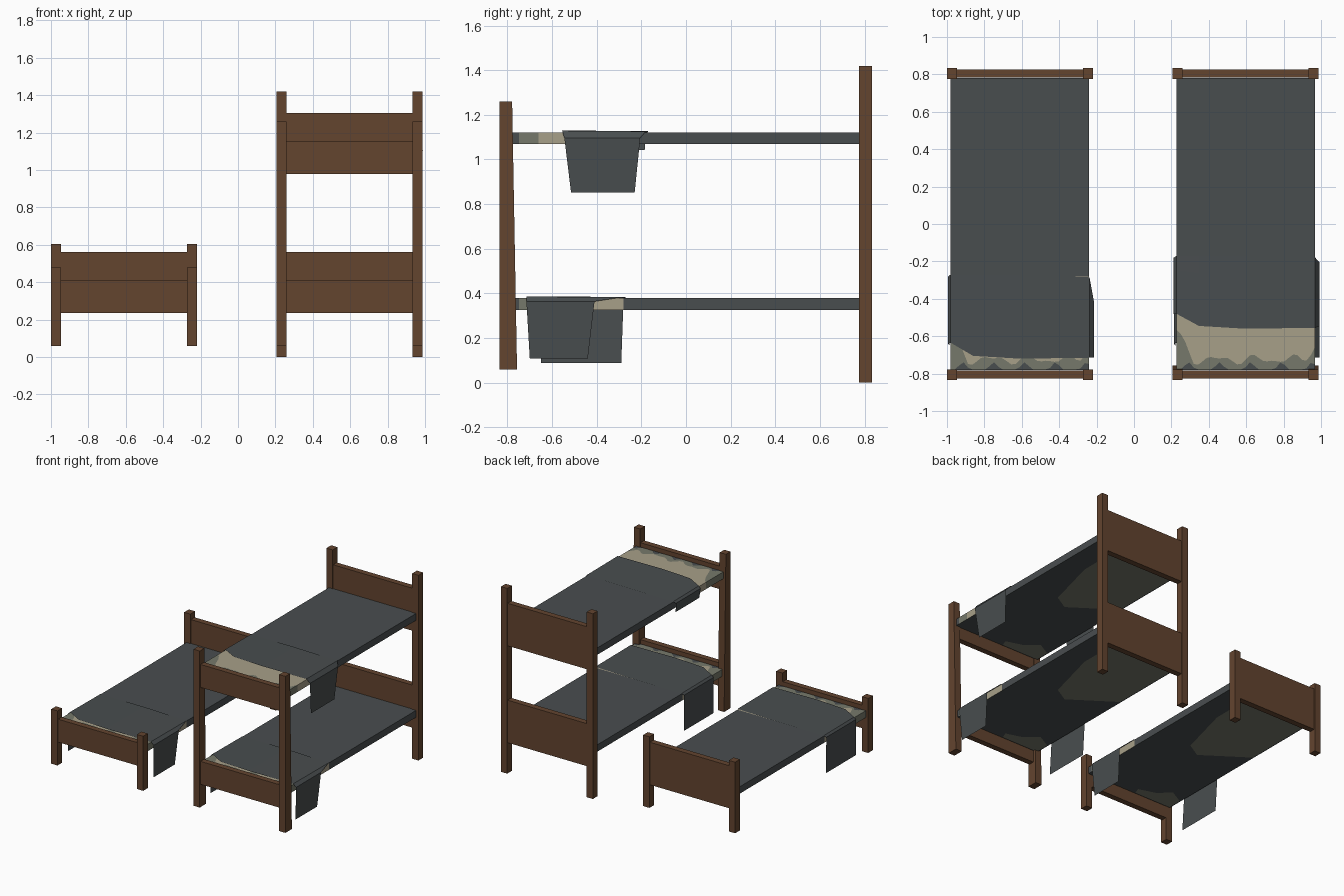
import bpy, bmesh, math

if "Cube" in bpy.data.objects:
    bpy.data.objects.remove(bpy.data.objects["Cube"])


def material(name, rgb):
    m = bpy.data.materials.new(name)
    m.diffuse_color = (*rgb, 1)
    m.use_nodes = True
    m.node_tree.nodes["Principled BSDF"].inputs["Base Color"].default_value = m.diffuse_color
    return m


WOOD = material("brown wood", (0.125, 0.058, 0.028))
SLATE = material("slate wool", (0.066, 0.075, 0.078))
OLIVE = material("olive grey cloth", (0.18, 0.19, 0.145))
BEIGE = material("beige sheet", (0.39, 0.35, 0.25))


def finish(bm, name, mats, normals=True):
    if normals:
        bmesh.ops.recalc_face_normals(bm, faces=bm.faces[:])
    me = bpy.data.meshes.new(name)
    bm.to_mesh(me)
    bm.free()
    for m in mats:
        me.materials.append(m)
    ob = bpy.data.objects.new(name, me)
    bpy.context.collection.objects.link(ob)
    return ob


def box(name, lo, hi, flare=0.0):
    """Wooden box; flare pushes the lower +y edge outward."""
    bm = bmesh.new()
    bmesh.ops.create_cube(bm, size=1)
    for v in bm.verts:
        low, inner = v.co.z < 0, v.co.y > 0
        v.co = [lo[i] + (v.co[i] + 0.5) * (hi[i] - lo[i]) for i in range(3)]
        if low and inner:
            v.co.y += flare
    return finish(bm, name, [WOOD])


def mattress(name, cx, zb):
    """Thin slab; the bands across it follow wavy borders near the head end."""
    zt, w, n = zb + 0.053, 0.37, 32
    xs = [-w + 2 * w * i / n for i in range(n + 1)]
    section = [(-w, zb)] + [(x, zt) for x in xs] + [(w, zb)]
    bm = bmesh.new()
    cols = []
    for x, z in section:
        dark = -0.777 + 0.038 * max(0, math.sin(x * 38 + 0.6)) ** 2
        olive = -0.725 + 0.018 * math.sin(x * 31) + 0.012 * math.sin(x * 53)
        if x < -0.28:
            olive += (-0.28 - x) * 1.7
        if x > 0.31:
            olive += (x - 0.31) * 1.2
        ys = [-0.78, dark, max(olive, dark + 0.004), -0.28, 0.78]
        cols.append([bm.verts.new((cx + x, y, z)) for y in ys])
    for a, b in zip(cols, cols[1:]):
        for r, mat in enumerate((0, 1, 2, 0)):
            f = bm.faces.new((a[r], b[r], b[r + 1], a[r + 1]))
            f.material_index = mat
    # end caps and underside
    bm.faces.new([c[0] for c in cols])
    bm.faces.new([c[-1] for c in cols])
    bm.faces.new(cols[0] + cols[-1][::-1])
    finish(bm, name, [SLATE, OLIVE, BEIGE])

    # faded patches on the underside
    foot = [(0.19, 0.77), (0.19, 0.40), (0.08, -0.02), (-0.04, -0.09),
            (-0.2, 0.02), (-0.36, 0.13), (-0.36, 0.77)]
    head = [(-0.03, -0.72), (-0.05, -0.77), (-0.36, -0.77), (-0.36, -0.66),
            (-0.25, -0.6), (-0.16, -0.68)]
    for label, pts in (("foot", foot), ("head", head)):
        bm = bmesh.new()
        f = bm.faces.new([bm.verts.new((cx + x, y, zb - 0.002)) for x, y in pts])
        f.normal_update()
        if f.normal.z > 0:
            f.normal_flip()
        finish(bm, f"{name}_{label}_patch", [OLIVE], False)


def blanket(name, cx, zt, columns):
    """Thin sheet lofted over columns of (x, height, front y, back y)."""
    bm = bmesh.new()
    rows = 4
    grid = []
    for x, dz, y0, y1 in columns:
        grid.append([bm.verts.new((cx + x, y0 + (y1 - y0) * r / rows,
                                   zt + dz - (0.003 * r / rows if dz > 0 else 0)))
                     for r in range(rows + 1)])
    for a, b in zip(grid, grid[1:]):
        for r in range(rows):
            bm.faces.new((a[r], b[r], b[r + 1], a[r + 1]))
    finish(bm, name, [SLATE], False)


LOW = [(-0.376, -0.29, -0.65, -0.29), (-0.384, -0.01, -0.64, -0.28),
       (-0.37, 0.006, -0.635, -0.27), (-0.25, 0.007, -0.705, -0.27),
       (0, 0.008, -0.72, -0.27), (0.372, 0.007, -0.715, -0.285),
       (0.395, -0.015, -0.715, -0.41), (0.382, -0.27, -0.70, -0.44)]
HIGH = [(-0.38, -0.08, -0.47, -0.185), (-0.385, -0.01, -0.48, -0.18),
        (-0.37, 0.006, -0.48, -0.17), (-0.25, 0.007, -0.545, -0.17),
        (0, 0.008, -0.56, -0.17), (0.372, 0.007, -0.555, -0.18),
        (0.395, -0.025, -0.545, -0.205), (0.382, -0.27, -0.515, -0.23)]


def bed(name, cx, front, back, flare, levels):
    # corner posts
    for side, s in (("left", -1), ("right", 1)):
        x0, x1 = sorted((cx + s * 0.337, cx + s * 0.39))
        box(f"{name}_front_{side}_post", (x0, -0.835, front[0]), (x1, -0.779, front[1]), flare)
        box(f"{name}_back_{side}_post", (x0, 0.776, back[0]), (x1, 0.833, back[1]))
    for label, z, cols in levels:
        # end boards, mattress and blanket of each level
        box(f"{name}_{label}_front_board", (cx - 0.34, -0.826, z - 0.091), (cx + 0.34, -0.782, z + 0.085))
        box(f"{name}_{label}_back_board", (cx - 0.34, 0.782, z - 0.091), (cx + 0.34, 0.827, z + 0.235))
        mattress(f"{name}_{label}_mattress", cx, z)
        blanket(f"{name}_{label}_blanket", cx, z + 0.053, cols)


bed("single_bed", -0.61, (0.06, 0.478), (0.06, 0.605), 0.0, [("main", 0.326, LOW)])
bed("bunk_bed", 0.597, (0.06, 1.26), (0.0, 1.42), 0.022,
    [("lower", 0.326, LOW), ("upper", 1.069, HIGH)])
